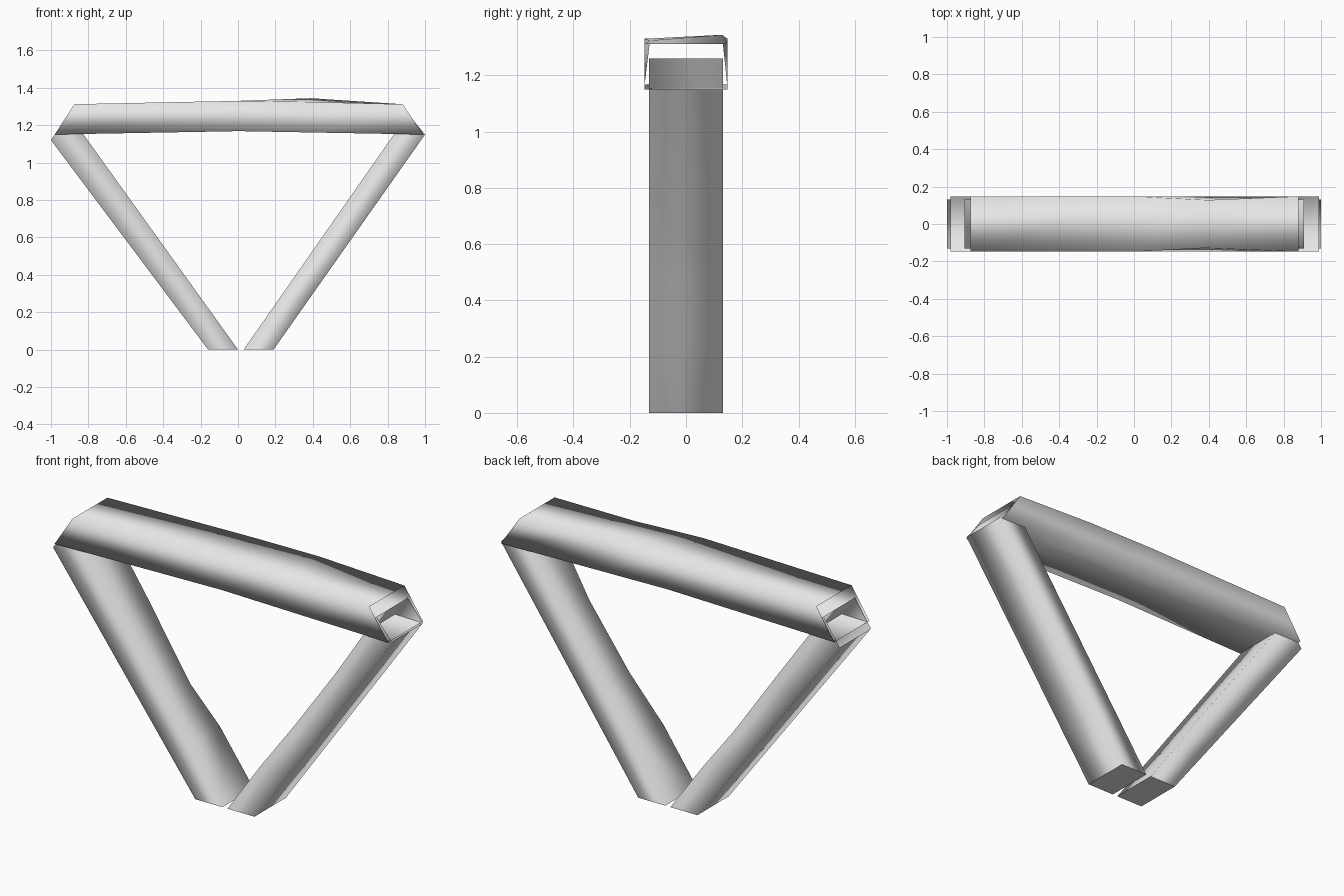
import bpy, bmesh
from mathutils import Vector

cube = bpy.data.objects.get("Cube")
if cube:
    bpy.data.objects.remove(cube, do_unlink=True)

grey = bpy.data.materials.new("plain_grey")
grey.use_nodes = True
grey.diffuse_color = (0.8, 0.8, 0.8, 1)
grey.node_tree.nodes["Principled BSDF"].inputs["Base Color"].default_value = (0.8, 0.8, 0.8, 1)


def section(a, b, depth):
    """Four corners from two (x, z) points, spread front to back."""
    return [Vector((p[0], y, p[1])) for p, y in
            ((a, -depth), (b, -depth), (b, depth), (a, depth))]


def tube(name, start, end, stops, nudges, cap=False):
    """Smooth four-sided tube with extra rings, each corner may be nudged."""
    bm = bmesh.new()
    rings = []
    for i, t in enumerate([0, *stops, 1]):
        ring = []
        for c in range(4):
            move = Vector(nudges.get((i, c), (0, 0, 0)))
            ring.append(bm.verts.new(start[c].lerp(end[c], t) + move))
        rings.append(ring)
    for low, high in zip(rings, rings[1:]):
        for c in range(4):
            d = (c + 1) % 4
            bm.faces.new((low[c], low[d], high[d], high[c])).smooth = True
    if cap:
        face = bm.faces.new(rings[0])
        for edge in face.edges:
            edge.smooth = False
    bmesh.ops.recalc_face_normals(bm, faces=bm.faces)
    mesh = bpy.data.meshes.new(name)
    bm.to_mesh(mesh)
    bm.free()
    mesh.materials.append(grey)
    obj = bpy.data.objects.new(name, mesh)
    bpy.context.collection.objects.link(obj)


# Slanted legs, closed at the foot and open where they enter the beam
tube("right_leg",
     section((-0.16, 0), (0, 0), 0.132),
     section((-1.0, 1.12), (-0.905, 1.26), 0.132),
     (0.22, 0.38, 0.68),
     {(2, 2): (0, -0.04, 0), (3, 2): (0, -0.015, 0)}, cap=True)
tube("left_leg",
     section((0.19, 0), (0.03, 0), 0.132),
     section((1.0, 1.15), (0.91, 1.26), 0.132),
     (0.22, 0.42, 0.68),
     {(2, 1): (0, 0.04, 0), (3, 1): (0, 0.05, 0)}, cap=True)

# Slightly arched crossbeam with open, slanted ends
lift = (0, 0, 0.018)
tube("crossbeam",
     section((-0.98, 1.15), (-0.875, 1.312), 0.148),
     section((0.99, 1.15), (0.88, 1.312), 0.148),
     (0.5, 0.72),
     {(1, 0): lift, (1, 1): lift, (1, 2): lift, (1, 3): lift,
      (2, 0): (0, 0, 0.01), (2, 3): (0, 0, 0.01),
      (2, 1): (0, 0.02, 0.012), (2, 2): (0, -0.02, 0.032)})
